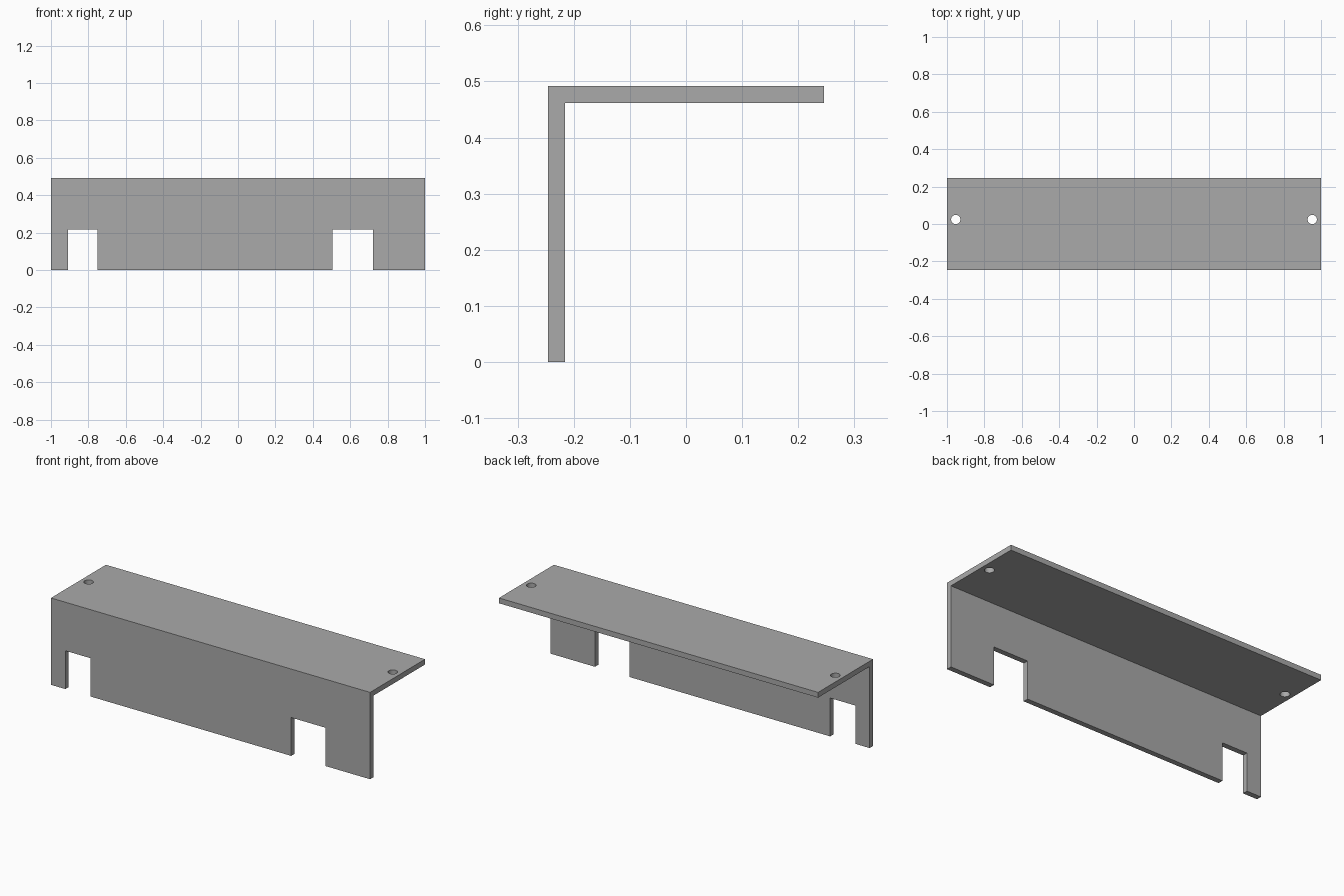
import bpy, bmesh
from mathutils import Vector

cube = bpy.data.objects.get("Cube")
if cube:
    bpy.data.objects.remove(cube, do_unlink=True)

HALF_LENGTH, HALF_DEPTH, HEIGHT, THICK = 1.0, 0.246, 0.492, 0.03

grey = bpy.data.materials.new("plain_grey")
grey.use_nodes = True
colour = (0.4, 0.4, 0.4, 1)
grey.diffuse_color = colour
grey.node_tree.nodes["Principled BSDF"].inputs["Base Color"].default_value = colour


def extrude_profile(name, points, offset):
    """Extrude a closed outline along an offset into a solid object."""
    bm = bmesh.new()
    face = bm.faces.new([bm.verts.new(p) for p in points])
    moved = bmesh.ops.extrude_face_region(bm, geom=[face])["geom"]
    verts = [g for g in moved if isinstance(g, bmesh.types.BMVert)]
    bmesh.ops.translate(bm, verts=verts, vec=Vector(offset))
    bmesh.ops.recalc_face_normals(bm, faces=bm.faces)
    mesh = bpy.data.meshes.new(name)
    bm.to_mesh(mesh)
    bm.free()
    mesh.materials.append(grey)
    obj = bpy.data.objects.new(name, mesh)
    bpy.context.collection.objects.link(obj)
    return obj


def cut(target, cutter):
    """Subtract a cutter, apply the result and remove the cutter."""
    cutter.hide_render = True
    mod = target.modifiers.new(cutter.name, 'BOOLEAN')
    mod.operation = 'DIFFERENCE'
    mod.solver = 'EXACT'
    mod.object = cutter
    bpy.context.view_layer.objects.active = target
    bpy.ops.object.modifier_apply(modifier=mod.name)
    bpy.data.objects.remove(cutter, do_unlink=True)


# L-shaped angle: front wall and top flange in one piece
inner_y, inner_z = THICK - HALF_DEPTH, HEIGHT - THICK
section = [(-HALF_DEPTH, 0), (inner_y, 0), (inner_y, inner_z),
           (HALF_DEPTH, inner_z), (HALF_DEPTH, HEIGHT), (-HALF_DEPTH, HEIGHT)]
bracket = extrude_profile("angle_bracket",
                          [(-HALF_LENGTH, y, z) for y, z in section],
                          (2 * HALF_LENGTH, 0, 0))

# Notches in the lower edge of the front wall
for x0, x1 in ((-0.91, -0.752), (0.505, 0.722)):
    outline = [(x0, -0.1), (x1, -0.1), (x1, 0.217), (x0, 0.217)]
    cut(bracket, extrude_profile("notch_cutter",
                                 [(x, -0.3, z) for x, z in outline],
                                 (0, 0.15, 0)))

# Screw holes near both ends of the top flange
for side in (-1, 1):
    bpy.ops.mesh.primitive_cylinder_add(vertices=32, radius=0.025, depth=0.2,
                                        location=(side * 0.953, 0.024, HEIGHT))
    cut(bracket, bpy.context.object)

# Flat faces with round hole walls
bpy.ops.object.select_all(action='DESELECT')
bracket.select_set(True)
bpy.context.view_layer.objects.active = bracket
bpy.ops.object.shade_smooth_by_angle()
